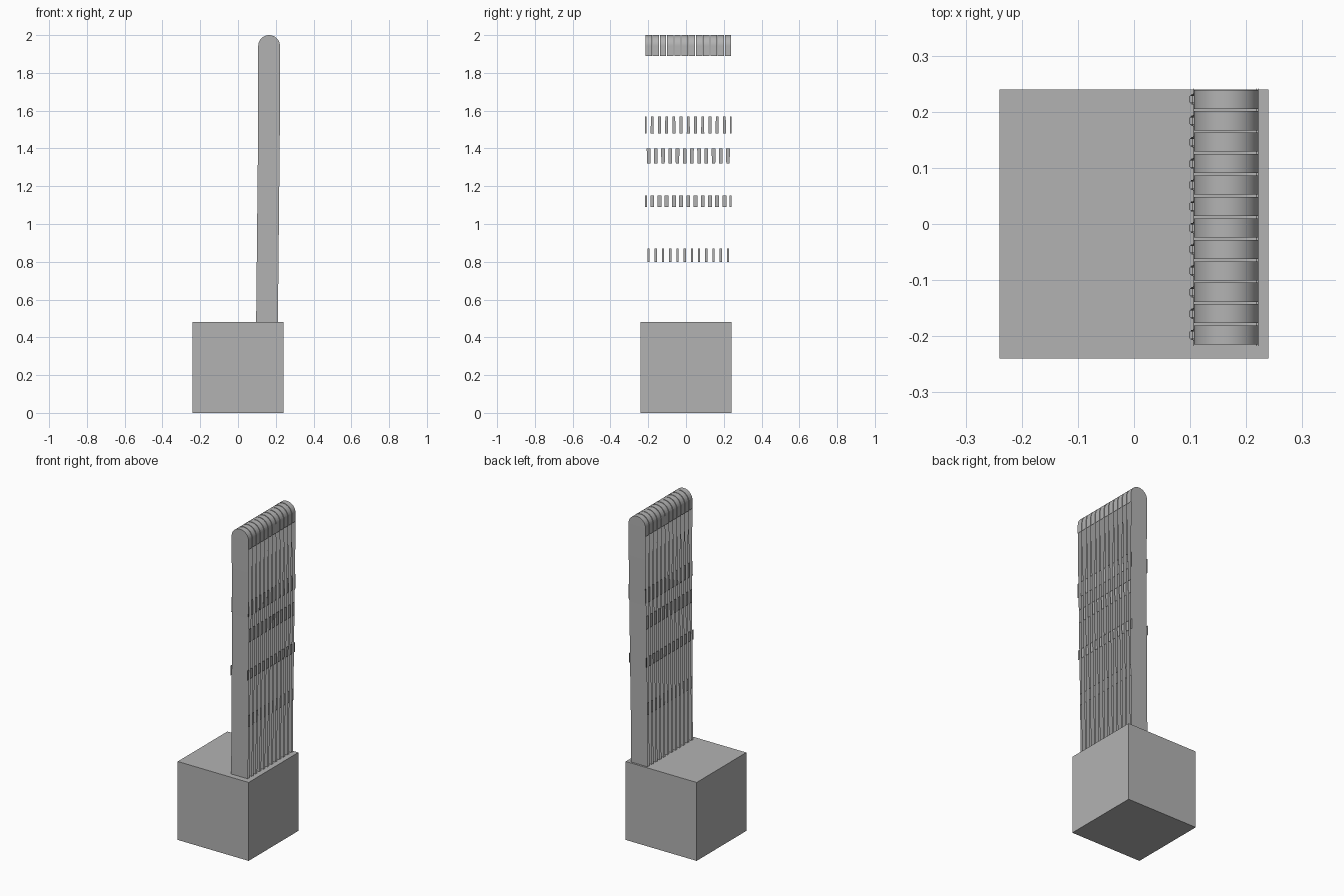
import bpy
import bmesh
import math

cube = bpy.data.objects.get("Cube")
if cube:
    bpy.data.objects.remove(cube, do_unlink=True)

grey = bpy.data.materials.new("plain grey")
grey.use_nodes = True
colour = (0.45, 0.45, 0.45, 1)
grey.diffuse_color = colour
grey.node_tree.nodes["Principled BSDF"].inputs["Base Color"].default_value = colour

COUNT, PITCH, FIRST = 12, 0.0382, -0.198
HALF_WIDTH, HALF_DEPTH = 0.0575, 0.017
CAP_BASE, BASE_TOP, TOP = 1.89, 0.48, 2.0

# Height and half thickness of the tapering blade, top to bottom
TAPER = [(CAP_BASE, HALF_DEPTH), (1.57, 0.012), (1.32, 0.009),
         (1.09, 0.009), (0.87, 0.006), (BASE_TOP, 0.006)]


def centre_x(z):
    """The blade leans a little toward the middle of the block at its foot."""
    return 0.1645 - 0.011 * max(0, (1.55 - z) / 1.07)


def half_depth(z):
    for (z1, d1), (z0, d0) in zip(TAPER, TAPER[1:]):
        if z >= z0:
            return d0 + (d1 - d0) * (z - z0) / (z1 - z0)
    return TAPER[-1][1]


def finish(name, bm):
    mesh = bpy.data.meshes.new(name)
    bm.to_mesh(mesh)
    bm.free()
    mesh.materials.append(grey)
    return mesh


def add_object(name, mesh):
    obj = bpy.data.objects.new(name, mesh)
    bpy.context.collection.objects.link(obj)
    return obj


# Square base block
bm = bmesh.new()
bmesh.ops.create_cube(bm, size=0.48)
bmesh.ops.translate(bm, verts=bm.verts, vec=(0, 0, 0.24))
add_object("base_block", finish("base_block", bm))

# One blade: rounded cap over two thin open sheets
bm = bmesh.new()


def face(points):
    return bm.faces.new([bm.verts.new(p) for p in points])


cx = centre_x(TOP)
outline = [(cx + HALF_WIDTH, CAP_BASE)]
for i in range(25):
    a = math.pi * i / 24
    outline.append((cx + HALF_WIDTH * math.cos(a),
                    TOP - HALF_WIDTH + HALF_WIDTH * math.sin(a)))
outline.append((cx - HALF_WIDTH, CAP_BASE))
for (xa, za), (xb, zb) in zip(outline, outline[1:]):
    face([(xa, -HALF_DEPTH, za), (xa, HALF_DEPTH, za),
          (xb, HALF_DEPTH, zb), (xb, -HALF_DEPTH, zb)])
face([(x, -HALF_DEPTH, z) for x, z in outline])
face([(x, HALF_DEPTH, z) for x, z in reversed(outline)])

for side in (-1, 1):
    # Front and back sheets
    for (za, da), (zb, db) in zip(TAPER, TAPER[1:]):
        quad = [(centre_x(zb) - HALF_WIDTH, side * db, zb),
                (centre_x(zb) + HALF_WIDTH, side * db, zb),
                (centre_x(za) + HALF_WIDTH, side * da, za),
                (centre_x(za) - HALF_WIDTH, side * da, za)]
        face(quad if side < 0 else quad[::-1])

    # Edge strips closing each blade
    for low, high in ((0.8, 0.87), (1.32, 1.4)):
        quad = []
        for z, s in ((low, -1), (low, 1), (high, 1), (high, -1)):
            quad.append((centre_x(z) + side * HALF_WIDTH, s * half_depth(z), z))
        face(quad if side > 0 else quad[::-1])

    # Edge strips bridging toward the neighbouring blades
    for low, high in ((1.09, 1.15), (1.48, 1.57)):
        for s in (-1, 1):
            quad = []
            for z, outer in ((low, 0), (low, 1), (high, 1), (high, 0)):
                y = PITCH / 2 if outer else half_depth(z)
                quad.append((centre_x(z) + side * HALF_WIDTH, s * y, z))
            face(quad if side * s > 0 else quad[::-1])

bmesh.ops.remove_doubles(bm, verts=bm.verts, dist=0.0001)
blade_mesh = finish("blade", bm)

# Row of blades
blades = []
for i in range(COUNT):
    blade = add_object("blade_%02d" % (i + 1), blade_mesh)
    blade.location.y = FIRST + i * PITCH
    blades.append(blade)

bpy.ops.object.select_all(action="DESELECT")
blades[0].select_set(True)
bpy.context.view_layer.objects.active = blades[0]
bpy.ops.object.shade_smooth_by_angle(angle=math.radians(30))
